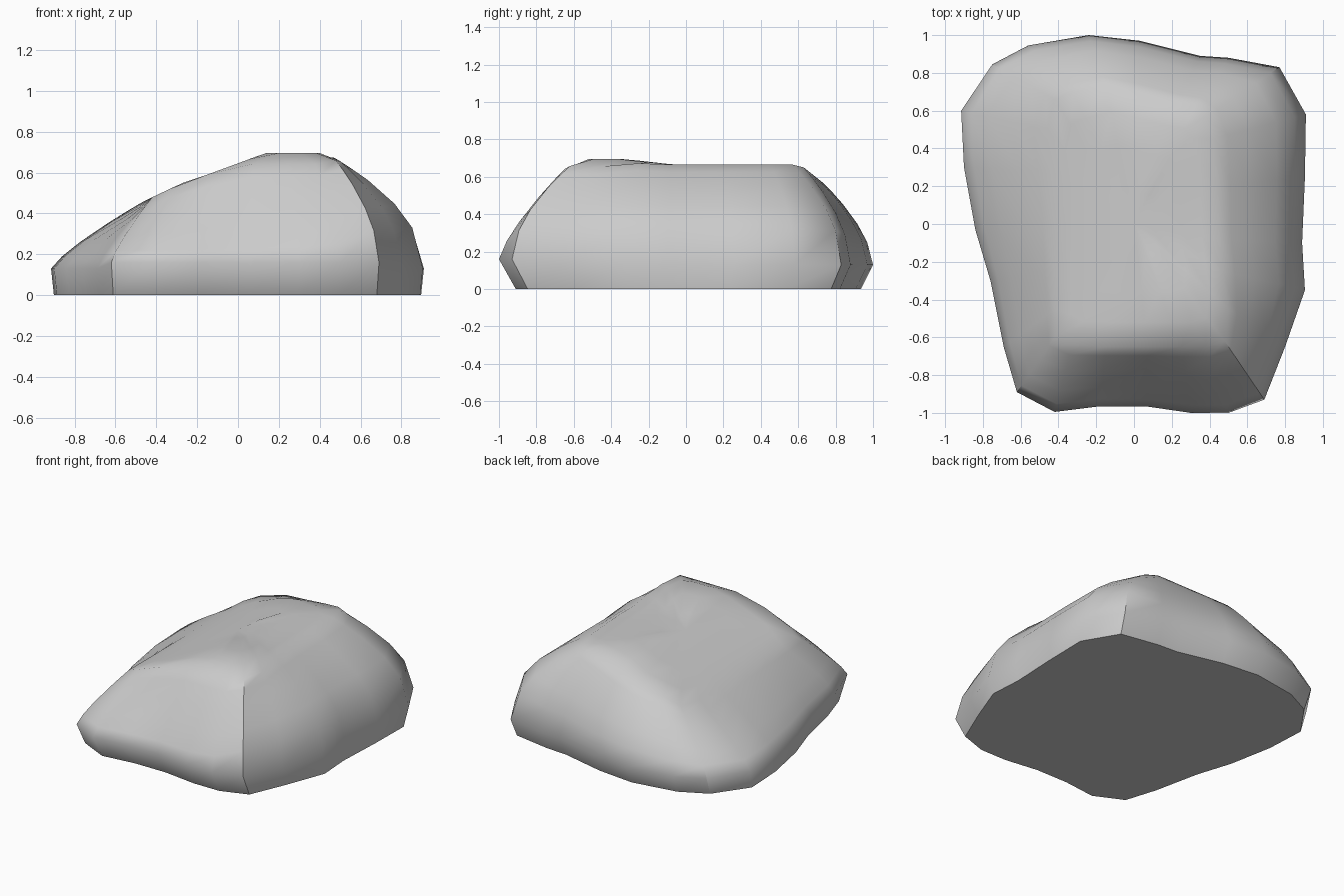
import bpy, bmesh

if "Cube" in bpy.data.objects:
    bpy.data.objects.remove(bpy.data.objects["Cube"])

# Rock outline, counter-clockwise: widest point x, y; plateau edge x, y; roundness power
COLUMNS = [
    (-.62, -.89, -.42, -.60, .80), (-.42, -.995, -.33, -.64, .85), (-.18, -.965, -.15, -.65, .90),
    (.06, -.965, .07, -.65, .90), (.30, -1.0, .25, -.65, .85), (.50, -1.0, .38, -.65, .75),
    (.69, -.93, .48, -.62, .55), (.80, -.65, .50, -.45, .50), (.905, -.35, .47, -.25, .47),
    (.89, -.10, .45, -.08, .47), (.905, .25, .44, .20, .47), (.91, .58, .42, .45, .47),
    (.77, .83, .38, .57, .50), (.50, .88, .33, .63, .55), (.35, .89, .22, .65, .55),
    (.03, .97, .03, .70, .58), (-.24, 1.0, -.15, .74, .60), (-.56, .945, -.32, .70, .70),
    (-.75, .845, -.42, .66, .75), (-.915, .60, -.46, .50, .80), (-.90, .30, -.44, .28, .80),
    (-.84, -.03, -.42, 0, .80), (-.76, -.30, -.42, -.25, .80), (-.69, -.65, -.42, -.45, .80)]
TOP_X = [(-.6, .38), (-.46, .46), (-.27, .55), (0, .64), (.12, .695), (.43, .695), (.6, .60)]
TOP_Y = [(-.70, .60), (-.64, .65), (-.53, .695), (-.30, .695), (-.12, .665), (.57, .665), (.63, .65), (.78, .53)]


def interp(table, v):
    for (a, za), (b, zb) in zip(table, table[1:]):
        if v <= b:
            return za + (zb - za) * max(0, (v - a) / (b - a))
    return table[-1][1]


def top_height(x, y):
    return min(interp(TOP_X, x), interp(TOP_Y, y))


bm = bmesh.new()
rings = []

# Flat base ring, slightly undercut
rings.append([bm.verts.new((x * .985, y * (.91 if y < 0 else .935), 0)) for x, y, *_ in COLUMNS])

# Side rings from the widest line up to the plateau edge
for t in (0, .12, .32, .62, .85, 1):
    ring = []
    for x, y, u, v, p in COLUMNS:
        z0 = .16 if y < -.8 else .13
        z = z0 + (top_height(u, v) - z0) * t ** p
        ring.append(bm.verts.new((x + (u - x) * t, y + (v - y) * t, z)))
    rings.append(ring)

# Plateau rings
for s in (.8, .55, .25):
    rings.append([bm.verts.new((u * s, v * s, top_height(u * s, v * s))) for _, _, u, v, _ in COLUMNS])

n = len(COLUMNS)
for low, high in zip(rings, rings[1:]):
    for i in range(n):
        j = (i + 1) % n
        bm.faces.new((low[i], low[j], high[j], high[i]))
centre = bm.verts.new((0, 0, top_height(0, 0)))
for i in range(n):
    bm.faces.new((rings[-1][i], rings[-1][(i + 1) % n], centre))
bm.faces.new(rings[0][::-1])

# Smooth shading with a sharp base rim and corner creases
for f in bm.faces:
    f.smooth = True
for i in range(n):
    bm.edges.get((rings[0][i], rings[0][(i + 1) % n])).smooth = False
for column, height in ((0, 2), (6, 6), (12, 2), (18, 2)):
    for k in range(height):
        bm.edges.get((rings[k][column], rings[k + 1][column])).smooth = False

mesh = bpy.data.meshes.new("rock")
bm.to_mesh(mesh)
bm.free()
rock = bpy.data.objects.new("rock", mesh)
bpy.context.collection.objects.link(rock)
